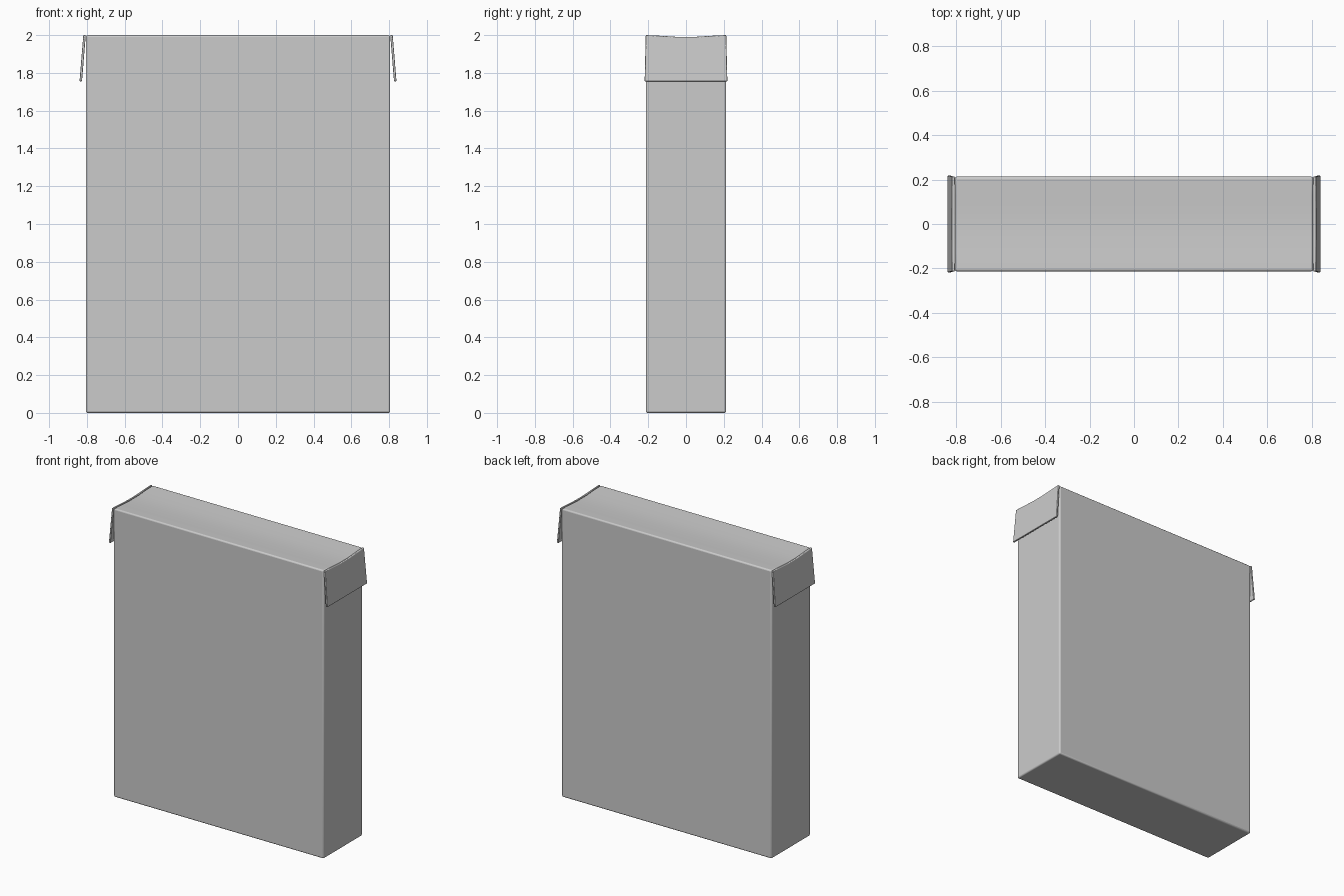
import bpy, bmesh

if "Cube" in bpy.data.objects:
    bpy.data.objects.remove(bpy.data.objects["Cube"])

DIP = [(-1, 0), (-0.6, 0.004), (-0.25, 0.009), (0.25, 0.009), (0.6, 0.004), (1, 0)]


def slab(name, top_half, bottom_half, z0, z1, x_range, bevel):
    """Extrude a y-z outline with a sagging top edge; x_range(z) gives both x faces."""
    outline = [(bottom_half, z0), (-bottom_half, z0)]
    outline += [(t * top_half, z1 - d) for t, d in DIP]
    bm = bmesh.new()
    sides = [[bm.verts.new((x_range(z)[i], y, z)) for y, z in outline] for i in (0, 1)]
    for ring in sides:
        bm.faces.new(ring)
    n = len(outline)
    for i in range(n):
        j = (i + 1) % n
        bm.faces.new((sides[0][i], sides[0][j], sides[1][j], sides[1][i]))
    bmesh.ops.recalc_face_normals(bm, faces=bm.faces)
    mesh = bpy.data.meshes.new(name)
    bm.to_mesh(mesh)
    bm.free()
    obj = bpy.data.objects.new(name, mesh)
    bpy.context.collection.objects.link(obj)
    mod = obj.modifiers.new("rounded_edges", 'BEVEL')
    mod.width = bevel
    mod.segments = 3
    mod.limit_method = 'ANGLE'
    bpy.ops.object.select_all(action='DESELECT')
    obj.select_set(True)
    bpy.context.view_layer.objects.active = obj
    bpy.ops.object.shade_smooth_by_angle()
    return obj


# Carton body with a slightly sunken top
slab("carton_body", 0.213, 0.213, 0.0, 2.0, lambda z: (-0.806, 0.806), 0.01)

# Folded side flaps, hinged at the top and leaning outwards
for side, label in ((-1, "left"), (1, "right")):
    def lean(z, s=side):
        x = 0.806 + 0.02 * (2.0 - z) / 0.245
        return (s * x, s * (x + 0.013))
    slab(label + "_flap", 0.213, 0.219, 1.755, 2.0, lean, 0.004)
